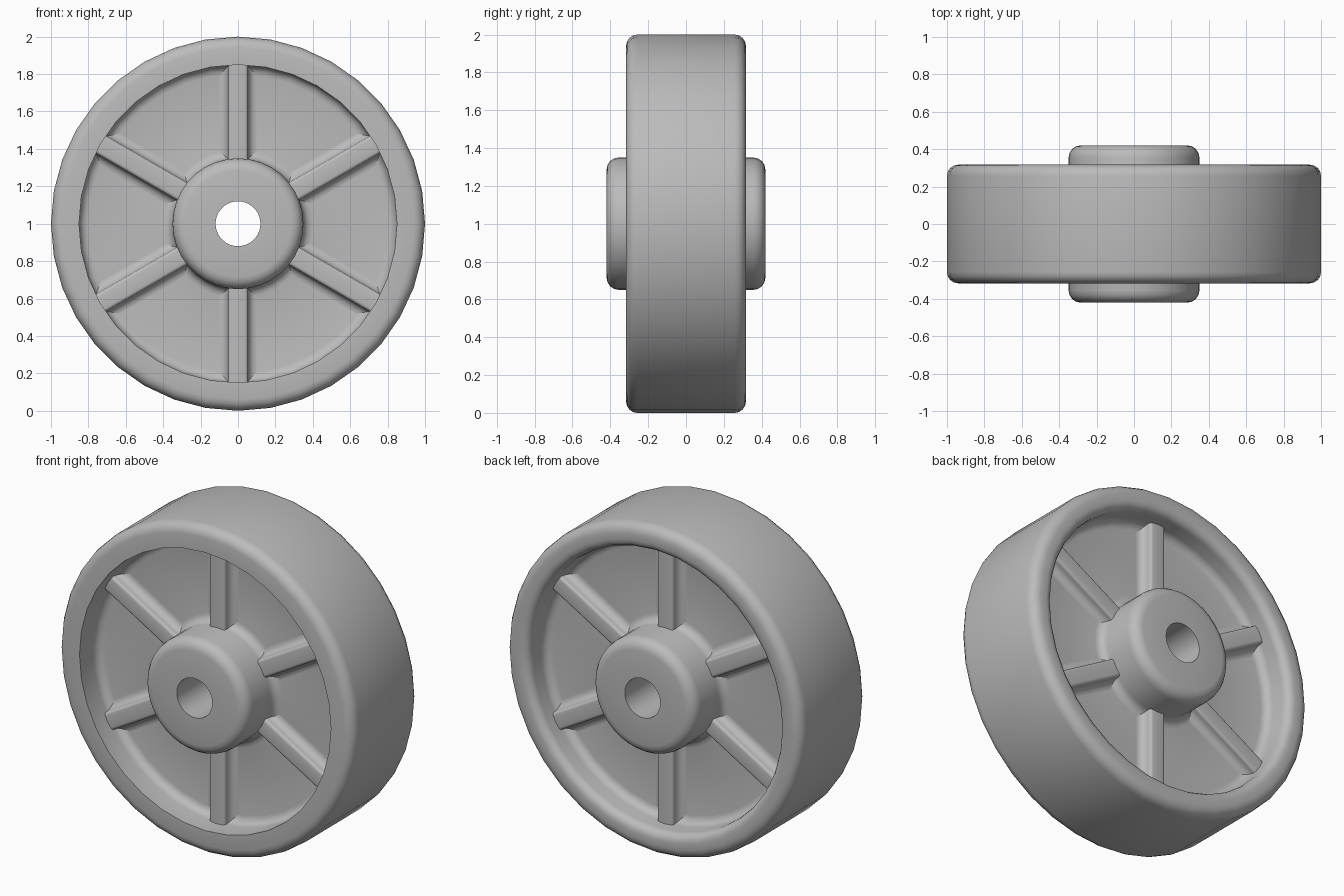
import bpy, bmesh, math
from mathutils import Vector, Matrix

cube = bpy.data.objects.get("Cube")
if cube:
    bpy.data.objects.remove(cube, do_unlink=True)

SEGMENTS = 36
WEB, RIB = 0.14, 0.207         # half thickness of web and of spokes
RIM, HUB = 0.317, 0.42         # half width of rim and of hub
AXLE = Vector((0, 0, 1))

grey = bpy.data.materials.new("plain grey")
grey.use_nodes = True
grey.diffuse_color = (0.5, 0.5, 0.5, 1)
grey.node_tree.nodes["Principled BSDF"].inputs["Base Color"].default_value = grey.diffuse_color


def rounded(corners, steps=4):
    """Closed 2D outline with each (a, b, radius) corner replaced by an arc."""
    out = []
    for i, (a, b, radius) in enumerate(corners):
        p = Vector((a, b))
        if radius == 0:
            out.append(p)
            continue
        u = (Vector(corners[i - 1][:2]) - p).normalized()
        v = (Vector(corners[(i + 1) % len(corners)][:2]) - p).normalized()
        half = u.angle(v) / 2
        centre = p + (u + v).normalized() * radius / math.sin(half)
        start = p + u * radius / math.tan(half) - centre
        end = p + v * radius / math.tan(half) - centre
        sweep = start.angle(end)
        for k in range(steps + 1):
            t = k / steps
            out.append(centre + (start * math.sin((1 - t) * sweep)
                                 + end * math.sin(t * sweep)) / math.sin(sweep))
    return out


def add_object(name, bm):
    bmesh.ops.recalc_face_normals(bm, faces=bm.faces)
    mesh = bpy.data.meshes.new(name)
    bm.to_mesh(mesh)
    bm.free()
    mesh.materials.append(grey)
    obj = bpy.data.objects.new(name, mesh)
    obj.location = AXLE
    bpy.context.collection.objects.link(obj)
    bpy.ops.object.select_all(action="DESELECT")
    obj.select_set(True)
    bpy.context.view_layer.objects.active = obj
    bpy.ops.object.shade_smooth_by_angle(angle=math.radians(35))
    return obj


def bridge(bm, rings, closed):
    n = len(rings[0])
    pairs = zip(rings, rings[1:] + rings[:1]) if closed else zip(rings, rings[1:])
    for r0, r1 in pairs:
        for j in range(n):
            k = (j + 1) % n
            bm.faces.new((r0[j], r0[k], r1[k], r1[j]))


# Wheel body: bore, hub, web and rim turned around the axle
body_corners = [
    (0.12, -HUB, 0), (0.35, -HUB, 0.065), (0.35, -WEB, 0.05),
    (0.85, -WEB, 0.05), (0.85, -RIM, 0), (1, -RIM, 0.06),
    (1, RIM, 0.06), (0.85, RIM, 0.05), (0.85, WEB, 0.05),
    (0.35, WEB, 0.05), (0.35, HUB, 0.065), (0.12, HUB, 0),
]
outline = rounded(body_corners)
bm = bmesh.new()
rings = []
for s in range(SEGMENTS):
    a = math.tau * s / SEGMENTS
    rings.append([bm.verts.new((p.x * math.cos(a), p.y, p.x * math.sin(a))) for p in outline])
bridge(bm, rings, closed=True)
add_object("wheel_body", bm)

# Spokes: filleted ribs standing out of both sides of the web
half_section = [(0.105, WEB, 0), (0.054, WEB, 0.045), (0.054, RIB, 0.018)]
front = half_section + [(-a, b, r) for a, b, r in reversed(half_section)]
section = rounded(front + [(-a, -b, r) for a, b, r in front])
for i in range(6):
    bm = bmesh.new()
    rings = [[bm.verts.new((p.x, p.y, radius)) for p in section] for radius in (0.33, 0.86)]
    bridge(bm, rings, closed=False)
    for ring in rings:
        bm.faces.new(ring)
    bmesh.ops.rotate(bm, verts=bm.verts, cent=(0, 0, 0),
                     matrix=Matrix.Rotation(i * math.tau / 6, 3, "Y"))
    add_object(f"spoke_{i + 1}", bm)
